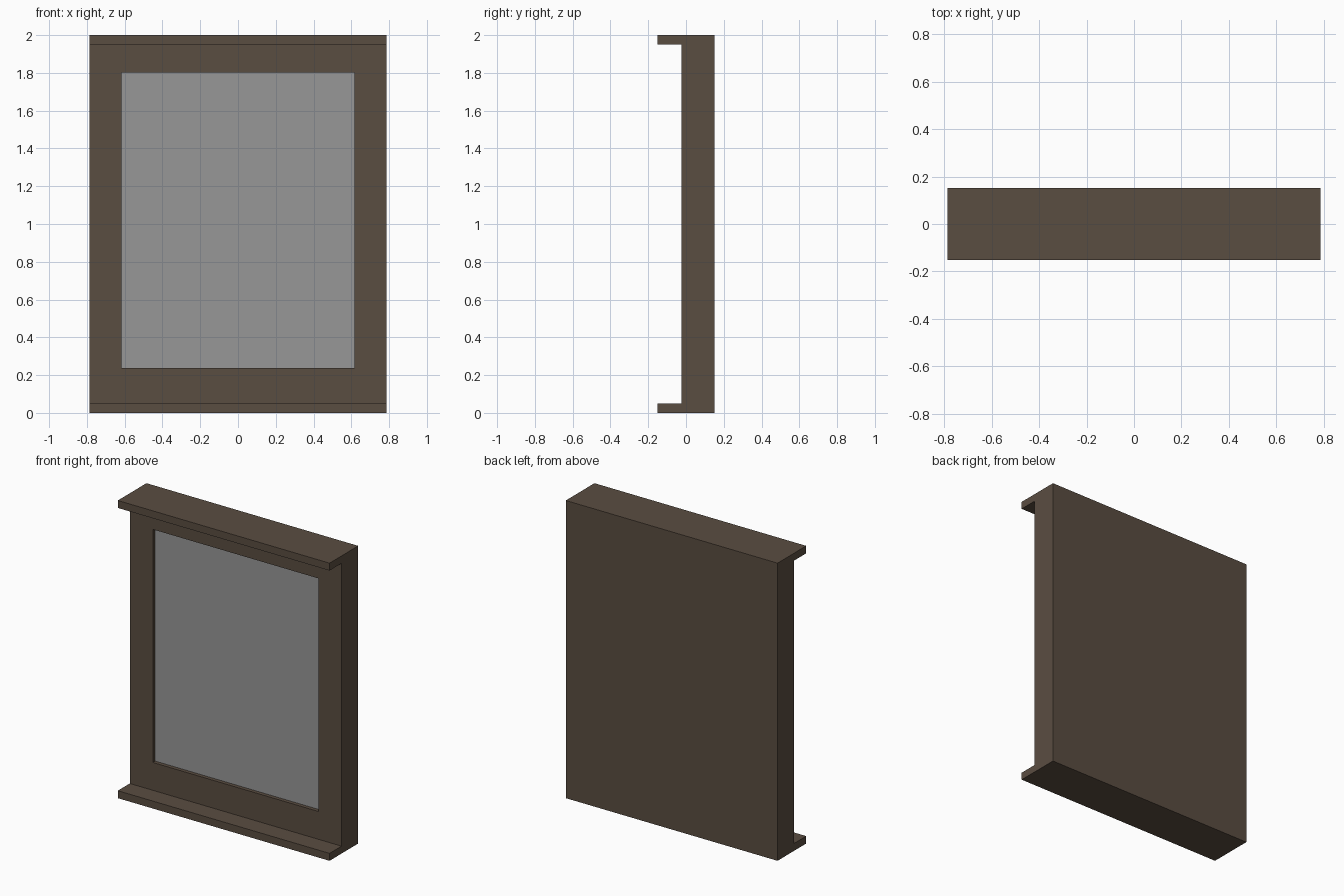
import bpy, bmesh

if "Cube" in bpy.data.objects:
    bpy.data.objects.remove(bpy.data.objects["Cube"])

W, D, H = 0.787, 0.152, 2.0      # half width, half depth, height
FACE_Y, LIP = -0.025, 0.05       # front of the body, thickness of the ledges
PX, PZ0, PZ1 = 0.616, 0.237, 1.803   # panel opening
RECESS = 0.025


def material(name, rgb):
    m = bpy.data.materials.new(name)
    m.diffuse_color = (*rgb, 1)
    m.use_nodes = True
    m.node_tree.nodes["Principled BSDF"].inputs["Base Color"].default_value = m.diffuse_color
    return m


brown = material("dark brown", (0.102, 0.074, 0.053))
grey = material("panel grey", (0.309, 0.309, 0.309))

# C-shaped side profile (body with top and bottom ledges), extruded across x
profile = [(-D, 0), (D, 0), (D, H), (-D, H), (-D, H - LIP),
           (FACE_Y, H - LIP), (FACE_Y, LIP), (-D, LIP)]
bm = bmesh.new()
side = bm.faces.new([bm.verts.new((-W, y, z)) for y, z in profile])
ext = bmesh.ops.extrude_face_region(bm, geom=[side])
bmesh.ops.translate(bm, vec=(2 * W, 0, 0),
                    verts=[v for v in ext["geom"] if isinstance(v, bmesh.types.BMVert)])
bmesh.ops.recalc_face_normals(bm, faces=bm.faces)

# Recessed panel: inset the body front to the opening, then sink it
front = next(f for f in bm.faces if f.normal.y < -0.9
             and abs(f.calc_center_median().y - FACE_Y) < 1e-4)
bmesh.ops.inset_individual(bm, faces=[front], thickness=0.1)
for v in front.verts:
    v.co.x = PX if v.co.x > 0 else -PX
    v.co.z = PZ1 if v.co.z > H / 2 else PZ0
bmesh.ops.inset_individual(bm, faces=[front], thickness=0)
for v in front.verts:
    v.co.y += RECESS
front.material_index = 1

mesh = bpy.data.meshes.new("framed_panel")
bm.to_mesh(mesh)
bm.free()
mesh.materials.append(brown)
mesh.materials.append(grey)
bpy.context.collection.objects.link(bpy.data.objects.new("framed_panel", mesh))
